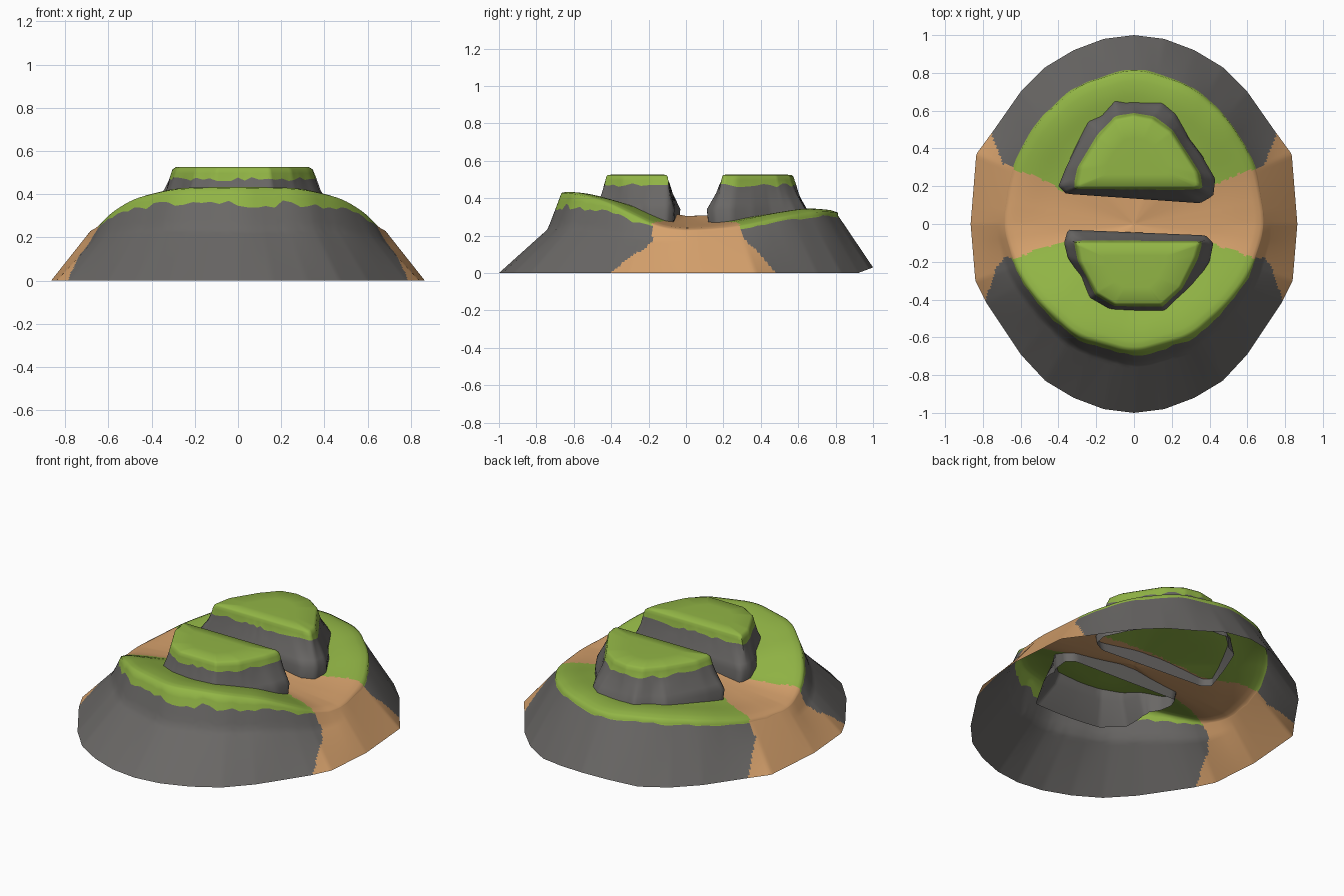
import bpy, bmesh, math, random

if "Cube" in bpy.data.objects:
    bpy.data.objects.remove(bpy.data.objects["Cube"])
random.seed(4)

def material(name, col):
    m = bpy.data.materials.new(name)
    m.diffuse_color = (*col, 1)
    m.use_nodes = True
    m.node_tree.nodes["Principled BSDF"].inputs["Base Color"].default_value = m.diffuse_color
    return m

MATS = [material("stone_grey", (0.143, 0.137, 0.132)),
        material("grass_green", (0.285, 0.46, 0.06)),
        material("path_sand", (0.67, 0.355, 0.15))]
GREY, GREEN, SAND = 0, 1, 2

def lerp(a, b, t):
    return a + (b - a) * t

def table(pts, x):
    """Piecewise linear lookup."""
    if x <= pts[0][0]:
        return pts[0][1]
    for (a, va), (b, vb) in zip(pts, pts[1:]):
        if x <= b:
            return lerp(va, vb, (x - a) / (b - a))
    return pts[-1][1]

def polar(pts, ang, c=(0, 0)):
    """Radius and height where a ray from c meets a closed outline."""
    dx, dy = math.cos(ang), math.sin(ang)
    best = (0, 0)
    for p, q in zip(pts, pts[1:] + pts[:1]):
        px, py = p[0] - c[0], p[1] - c[1]
        ex, ey = q[0] - p[0], q[1] - p[1]
        den = dx * ey - dy * ex
        if abs(den) < 1e-9:
            continue
        r = (px * ey - py * ex) / den
        s = (px * dy - py * dx) / den
        if r > best[0] and -1e-6 <= s <= 1 + 1e-6:
            best = (r, lerp(p[2], q[2], s) if len(p) > 2 else 0)
    return best

def mirrored(half):
    return half + [(-p[0], *p[1:]) for p in reversed(half) if p[0] > 0]

def jitter(n, amp, step):
    """Smoothly wandering closed noise."""
    k = n // step
    v = [random.uniform(-amp, amp) for _ in range(k)]
    return [lerp(v[i // step % k], v[(i // step + 1) % k], (i % step) / step) for i in range(n)]

def blur(vals, w):
    """Running average of (radius, height) pairs round the loop."""
    n = len(vals)
    return [tuple(sum(vals[(i + d) % n][c] for d in range(-w, w + 1)) / (2 * w + 1) for c in (0, 1))
            for i in range(n)]

def finish(bm, name, angle):
    bmesh.ops.recalc_face_normals(bm, faces=bm.faces)
    me = bpy.data.meshes.new(name)
    bm.to_mesh(me)
    bm.free()
    for m in MATS:
        me.materials.append(m)
    me.polygons.foreach_set("use_smooth", [True] * len(me.polygons))
    me.set_sharp_from_angle(angle=math.radians(angle))
    ob = bpy.data.objects.new(name, me)
    bpy.context.collection.objects.link(ob)

def bridge(bm, a, b, mat):
    n = len(a)
    for i in range(n):
        j = (i + 1) % n
        bm.faces.new((a[i], a[j], b[j], b[i])).material_index = mat

# Rock outlines: foot and top, seen from above; flare widens the buried foot
ROCKS = {
    "back_rock": dict(
        c=(0, 0.33), flare=.1,
        foot=[(-.40, .2), (-.36, .16), (.35, .11), (.42, .15), (.43, .24), (.36, .36), (.29, .45),
              (.22, .58), (.15, .64), (-.05, .64), (-.1, .65), (-.17, .57), (-.24, .54), (-.3, .42), (-.36, .3)],
        top=[(-.31, .19), (.355, .19), (.34, .27), (.2, .49), (.1, .56), (0, .58), (-.1, .56), (-.19, .46), (-.29, .3)]),
    "front_rock": dict(
        c=(0, -0.24), flare=.4,
        foot=[(-.37, -.1), (-.35, -.03), (.38, -.06), (.42, -.1), (.4, -.2), (.32, -.32), (.25, -.39),
              (.17, -.485), (0, -.475), (-.15, -.465), (-.25, -.4), (-.28, -.28), (-.35, -.18)],
        top=[(-.31, -.095), (.355, -.095), (.33, -.18), (.25, -.34), (.15, -.43), (-.1, -.43), (-.2, -.37), (-.29, -.2)]),
}

# Hill: open shell of rings from the centre over the rim to the ground
BASE = mirrored([(0, -1), (.16, -.98), (.32, -.92), (.47, -.83), (.6, -.69), (.78, -.42), (.84, -.3), (.865, 0),
                 (.835, .37), (.74, .5), (.6, .7), (.47, .83), (.32, .92), (.16, .98), (0, 1)])
RIM = mirrored([(0, -.675, .425), (.3, -.59, .42), (.48, -.43, .38), (.59, -.29, .315), (.65, -.15, .25),
                (.69, 0, .235), (.66, .2, .24), (.62, .35, .26), (.5, .55, .3), (.3, .73, .325), (0, .825, .315)])
PATH_HI = [(0, .15), (.38, .18), (.5, .24), (.65, .30), (.69, .31), (.76, .49)]
PATH_LO = [(0, -.1), (.4, -.1), (.5, -.13), (.64, -.18), (.69, -.175), (.73, -.24), (.79, -.42)]

N, INNER, OUTER = 400, 44, 22
edge = jitter(N, 0.02, 4)
wob = jitter(N, 0.008, 4)
angles = [2 * math.pi * i / N for i in range(N)]
rim = blur([polar(RIM, a) for a in angles], 7)
base = [polar(BASE, a)[0] for a in angles]
bm = bmesh.new()
rings = []
for k in range(1, INNER + OUTER + 1):
    ring = []
    for i, a in enumerate(angles):
        (rr, rz), br = rim[i], base[i]
        front, back = max(0, -math.sin(a)), max(0, math.sin(a))
        if k <= INNER:                                   # top of the hill
            t = k / INNER
            r, z = rr * t, lerp(0.305, rz, t)
            z += 0.025 * back * math.exp(-((t - .88) / .16) ** 2)
            z += 0.02 * front * math.exp(-((t - .86) / .2) ** 2)
            z -= 0.008 * max(0, (t - .95) / .05)         # softened rim
        else:                                            # outer slope, second ring is the grass edge
            s = k - INNER
            lap = max(.015, .03 + .055 * front + edge[i])
            t = lap * s / 2 if s <= 2 else lerp(lap, 1, (s - 2) / (OUTER - 2))
            r = lerp(rr, br, t)
            bz = max(0, (br * math.sin(a) - .92) / .08 * .03)
            rz += .025 * back * .57 - .008 + .012 * front - .014 * back
            zm = lerp(rz, bz, .22) - front * .1
            z = lerp(rz, zm, t / .22) if t < .22 else lerp(zm, bz, (t - .22) / .78)
        ring.append(bm.verts.new((r * math.cos(a), r * math.sin(a), z)))
    rings.append(ring)
mid = bm.verts.new((0, 0, .305))
for i in range(N):
    bm.faces.new((mid, rings[0][i], rings[0][(i + 1) % N])).material_index = SAND
for k in range(len(rings) - 1):
    bridge(bm, rings[k], rings[k + 1], GREEN if k < INNER + 1 else GREY)
for f in bm.faces:                                       # sandy path across the middle
    c = f.calc_center_median()
    w = wob[(int(abs(c.x) * 200) + (60 if c.y > 0 else 0) + (190 if c.x > 0 else 0)) % N]
    if table(PATH_LO, abs(c.x)) + w < c.y < table(PATH_HI, abs(c.x)) + w:
        f.material_index = SAND
finish(bm, "hill", 75)

# Rocks: open-bottomed, grey walls and a grass cap with a ragged edge
M = 160
for name, rk in ROCKS.items():
    bm = bmesh.new()
    cx, cy = rk["c"]
    side = 1 if cy > 0 else -1                           # outward direction of this rock
    rag = jitter(M, 0.011, 4)
    # (foot-to-top blend, height, follows ragged edge, inset scale)
    layers = [(0, .225, 0, 1), (0, .34, 0, 1), (.25, .375, 0, 1), (.62, .425, 0, 1), (.87, .47, 1, 1),
              (1, .497, 0, 1), (1, .515, 0, .98), (1, .525, 0, .93), (1, .527, 0, .5)]
    loops = []
    for k, (blend, z, ragged, s) in enumerate(layers):
        loop = []
        for i in range(M):
            a = 2 * math.pi * i / M
            rf = polar(rk["foot"], a, rk["c"])[0]
            rt = polar(rk["top"], a, rk["c"])[0]
            r = lerp(rf, rt, blend) * s
            if k == 0:                                   # foot flares outward, tucks in beside the path
                out = math.sin(a) * side
                r *= 1 + (rk["flare"] * out ** .7 if out > 0 else .05 * max(-1, out * 2))
            loop.append(bm.verts.new((cx + r * math.cos(a), cy + r * math.sin(a), z + ragged * rag[i])))
        loops.append(loop)
    for k in range(len(loops) - 1):
        bridge(bm, loops[k], loops[k + 1], GREY if k < 4 else GREEN)
    bm.faces.new(loops[-1]).material_index = GREEN
    finish(bm, name, 70)
